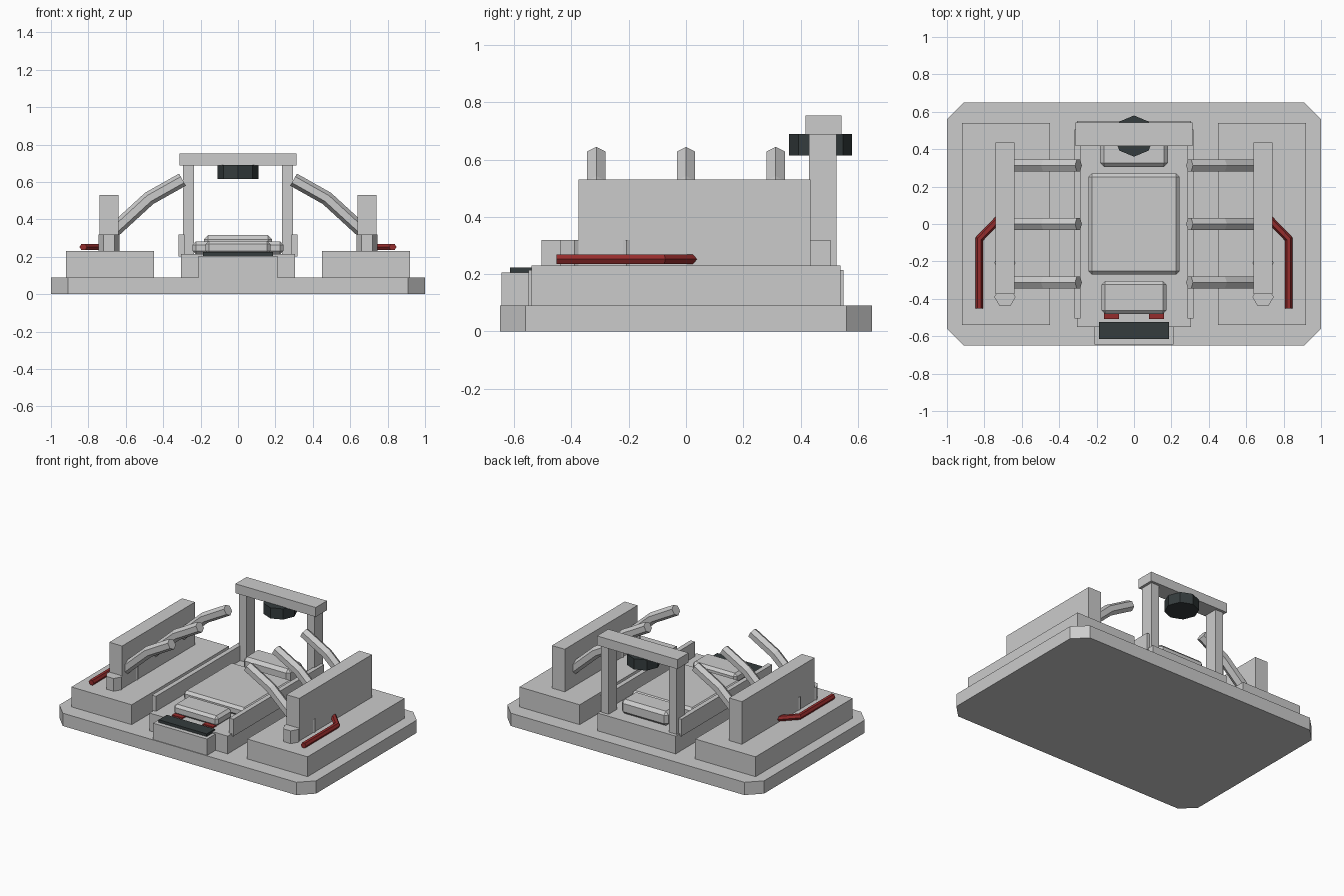
import bpy, bmesh, math
from mathutils import Vector

if "Cube" in bpy.data.objects:
    bpy.data.objects.remove(bpy.data.objects["Cube"])


def material(name, rgb):
    m = bpy.data.materials.new(name)
    m.diffuse_color = (*rgb, 1)
    m.use_nodes = True
    m.node_tree.nodes["Principled BSDF"].inputs["Base Color"].default_value = m.diffuse_color
    return m


GREY = material("light grey", (0.6, 0.6, 0.6))
RED = material("dark red", (0.3, 0.025, 0.025))
DARK = material("charcoal", (0.035, 0.045, 0.047))


def finish(name, bm, mat):
    bmesh.ops.recalc_face_normals(bm, faces=bm.faces)
    me = bpy.data.meshes.new(name)
    bm.to_mesh(me)
    bm.free()
    me.materials.append(mat)
    ob = bpy.data.objects.new(name, me)
    bpy.context.collection.objects.link(ob)
    return ob


def loft(name, rings, mat):
    """Skin a row of equal-sized rings and cap both ends."""
    bm = bmesh.new()
    rows = [[bm.verts.new(p) for p in r] for r in rings]
    n = len(rows[0])
    for a, b in zip(rows, rows[1:]):
        for i in range(n):
            bm.faces.new((a[i], a[(i + 1) % n], b[(i + 1) % n], b[i]))
    bm.faces.new(rows[0])
    bm.faces.new(rows[-1])
    return finish(name, bm, mat)


def prism(name, outline, z0, z1, mat=GREY):
    return loft(name, [[(x, y, z) for x, y in outline] for z in (z0, z1)], mat)


def box(name, x0, x1, y0, y1, z0, z1, mat=GREY, bevel=0):
    ob = prism(name, [(x0, y0), (x1, y0), (x1, y1), (x0, y1)], z0, z1, mat)
    if bevel:
        mod = ob.modifiers.new("chamfer", 'BEVEL')
        mod.width = bevel
        mod.segments = 1
    return ob


def polygon(cx, cy, r, n, start=0):
    return [(cx + r * math.cos(start + i * math.tau / n),
             cy + r * math.sin(start + i * math.tau / n)) for i in range(n)]


def hex_tube(name, path, r, side, mat):
    """Mitred hexagonal tube along a flat path; side is the path plane's normal."""
    pts = [Vector(p) for p in path]
    side = Vector(side)
    dirs = [(b - a).normalized() for a, b in zip(pts, pts[1:])]
    rings = []
    for i, p in enumerate(pts):
        d0, d1 = dirs[max(i - 1, 0)], dirs[min(i, len(dirs) - 1)]
        t = (d0 + d1).normalized()
        up = side.cross(t) / t.dot(d0)
        rings.append([p + r * (math.cos(k * math.pi / 3) * up + math.sin(k * math.pi / 3) * side)
                      for k in range(6)])
    return loft(name, rings, mat)


# Base slab with cut corners
X, Y, C = 1.0, 0.65, 0.09
prism("base_slab", [(-X + C, -Y), (X - C, -Y), (X, -Y + C), (X, Y - C),
                    (X - C, Y), (-X + C, Y), (-X, Y - C), (-X, -Y + C)], 0, 0.09)

# Centre bed, front step and dark tread
box("centre_bed", -0.305, 0.305, -0.55, 0.55, 0.09, 0.215)
box("front_step", -0.21, 0.21, -0.645, -0.55, 0.09, 0.205)
box("step_tread", -0.187, 0.187, -0.615, -0.525, 0.204, 0.224, DARK)

# Chamfered pads on the bed
box("main_pad", -0.243, 0.243, -0.27, 0.27, 0.213, 0.282, bevel=0.018)
box("front_pad", -0.173, 0.173, -0.48, -0.305, 0.213, 0.285, bevel=0.018)
box("back_pad", -0.182, 0.182, 0.305, 0.475, 0.213, 0.315, bevel=0.022)

# Parts repeated on both sides
for s, tag in ((-1, "left"), (1, "right")):
    def side_box(name, x0, x1, *rest):
        box(f"{tag}_{name}", *sorted((s * x0, s * x1)), *rest)

    side_box("plinth", 0.45, 0.92, -0.54, 0.54, 0.09, 0.23)
    side_box("wall", 0.64, 0.74, -0.375, 0.435, 0.23, 0.53)
    side_box("rail", 0.285, 0.318, -0.505, 0.505, 0.2, 0.32)
    side_box("gantry_post", 0.235, 0.295, 0.43, 0.525, 0.21, 0.69)
    side_box("pad_tab", 0.08, 0.16, -0.507, -0.47, 0.213, 0.224, RED)
    # Hexagonal studs in the wall
    for y in (-0.39, -0.208):
        prism(f"{tag}_wall_stud", polygon(s * 0.69, y, 0.057, 6), 0.23, 0.32)
    # Bent arms reaching over the bed
    for y in (-0.313, 0, 0.313):
        hex_tube(f"{tag}_arm", [(s * 0.69, y, 0.315), (s * 0.475, y, 0.512), (s * 0.297, y, 0.612)],
                 0.037, (0, 1, 0), GREY)
    # Red handles
    hex_tube(f"{tag}_handle", [(s * 0.725, 0.025, 0.252), (s * 0.827, -0.08, 0.252),
                               (s * 0.827, -0.452, 0.252)], 0.02, (0, 0, 1), RED)

# Gantry beam and hanging drum
box("gantry_beam", -0.313, 0.313, 0.418, 0.543, 0.687, 0.753)
prism("hanging_drum", polygon(0, 0.47, 0.11, 8), 0.615, 0.69, DARK)
